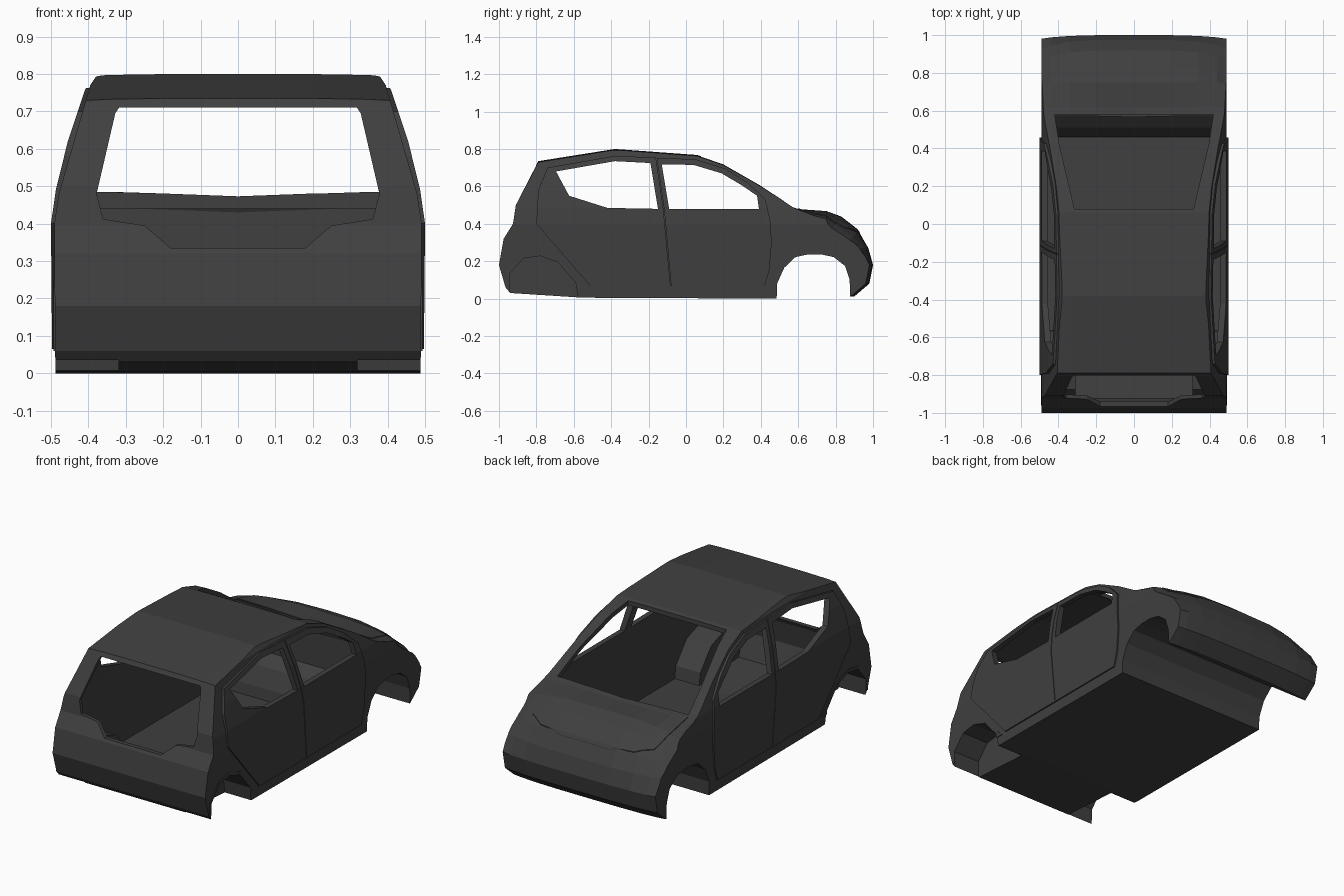
import bpy, bmesh

if "Cube" in bpy.data.objects:
    bpy.data.objects.remove(bpy.data.objects["Cube"])

paint = bpy.data.materials.new("dark_grey_paint")
paint.diffuse_color = (0.05, 0.05, 0.05, 1)
paint.use_nodes = True
paint.node_tree.nodes["Principled BSDF"].inputs["Base Color"].default_value = paint.diffuse_color


def make(name, rings):
    """Closed solid from a list of equal-length vertex rings."""
    bm = bmesh.new()
    vs = [[bm.verts.new(p) for p in r] for r in rings]
    n = len(vs[0])
    bm.faces.new(vs[0])
    bm.faces.new(vs[-1])
    for a, b in zip(vs, vs[1:]):
        for i in range(n):
            j = (i + 1) % n
            bm.faces.new((a[i], a[j], b[j], b[i]))
    bmesh.ops.recalc_face_normals(bm, faces=bm.faces)
    me = bpy.data.meshes.new(name)
    bm.to_mesh(me)
    bm.free()
    me.materials.append(paint)
    ob = bpy.data.objects.new(name, me)
    bpy.context.collection.objects.link(ob)
    return ob


def prism(name, pts, axis, lo, hi):
    place = {"x": lambda a, b, t: (t, a, b), "y": lambda a, b, t: (a, t, b),
             "z": lambda a, b, t: (a, b, t)}[axis]
    return make(name, [[place(a, b, t) for a, b in pts] for t in (lo, hi)])


def warp(x, y, z):
    """Crown the roof, dip the cowl, drop the fender edges, round the nose."""
    t = abs(x) / 0.5
    if z > 0.6:
        z -= 0.012 * t ** 4
    if 0.5 < y < 0.8 and z > 0.4:
        z -= 0.02 * max(0, 1 - t) * (1 if y < 0.7 else 0.4)
    if y > 0.55 and z > 0.28:
        z -= 0.06 * t ** 3 * min(1, (y - 0.55) / 0.25) * min(1, (z - 0.28) / 0.1)
    if y > 0.8:
        y -= 0.02 * t ** 4 + (0.03 * t ** 4 if z > 0.24 else 0)
    return (x, y, z)


def loft(name, prof, dz=0.0):
    cols = (-0.53, -0.44, -0.34, -0.2, 0, 0.2, 0.34, 0.44, 0.53)
    rings = []
    for x in cols:
        ring = [warp(x, y, z) for y, z in prof]
        rings.append([(a, b, c + dz) for a, b, c in ring])
    return make(name, rings)


def cut(ob, tools, op="DIFFERENCE"):
    for t in tools:
        m = ob.modifiers.new("cut", "BOOLEAN")
        m.operation, m.solver, m.object = op, "EXACT", t
        dg = bpy.context.evaluated_depsgraph_get()
        dg.update()
        me = bpy.data.meshes.new_from_object(ob.evaluated_get(dg))
        ob.modifiers.clear()
        ob.data = me


def sym(half):
    return half + [(-a, b) for a, b in reversed(half)]


def section(name, half, k=1.0):
    return prism(name, sym([(a * k, b) for a, b in half]), "y", -1.2, 1.2)


# side outline of the body, its hollow up to the bulkhead, and the cross-section
outline = [(-0.94, 0.03), (-0.965, 0.06), (-1, 0.18), (-0.975, 0.32), (-0.925, 0.4),
           (-0.91, 0.5), (-0.79, 0.735), (-0.38, 0.8), (0.06, 0.768), (0.2, 0.72),
           (0.4, 0.608), (0.57, 0.495), (0.62, 0.485), (0.75, 0.472), (0.83, 0.435),
           (0.92, 0.365), (0.975, 0.27), (1, 0.18), (0.98, 0.08), (0.9, 0.012),
           (0.48, 0.0), (-0.55, 0.005)]
hollow = [(-0.925, 0.05), (-0.975, 0.18), (-0.953, 0.31), (-0.905, 0.4), (-0.89, 0.5),
          (-0.775, 0.711), (-0.38, 0.776), (0.055, 0.744), (0.19, 0.696), (0.385, 0.586),
          (0.562, 0.468), (0.572, 0.45), (0.572, 0.24), (0.51, 0.185), (0.468, 0.08),
          (0.46, 0.018), (-0.55, 0.02)]
side_half = [(0.485, -0.1), (0.489, 0.06), (0.491, 0.4), (0.479, 0.48), (0.43, 0.65),
             (0.395, 0.77), (0.38, 0.793), (0.3, 0.81)]
door_half = [(0.496, -0.1), (0.497, 0.06), (0.5, 0.4), (0.487, 0.49), (0.455, 0.62),
             (0.41, 0.755), (0.39, 0.8)]

sec = section("section_cutter", side_half)
sec_in = section("inner_section_cutter", side_half, 0.955)
sec_door = section("door_section_cutter", door_half)

# wheel arches
rear_arch = [(-0.945, -0.1), (-0.945, 0.13), (-0.87, 0.215), (-0.78, 0.228),
             (-0.685, 0.195), (-0.59, 0.085), (-0.56, -0.1)]
rear_big = [(-0.962, -0.1), (-0.962, 0.138), (-0.877, 0.232), (-0.776, 0.246),
            (-0.674, 0.21), (-0.574, 0.092), (-0.543, -0.1)]
front_arch = [(0.482, -0.1), (0.487, 0.08), (0.525, 0.165), (0.585, 0.222), (0.65, 0.236),
              (0.72, 0.237), (0.79, 0.222), (0.85, 0.175), (0.875, 0.1), (0.88, -0.1)]
front_cut = prism("front_arch_cutter", front_arch, "x", -0.7, 0.7)
wells = [prism("rear_well_cutter", rear_arch, "x", *r) for r in ((0.32, 0.7), (-0.7, -0.32))]
housings = [prism("rear_housing_cutter", rear_big, "x", *r)
            for r in ((0.31, 0.7), (-0.7, -0.31))]

# window openings
side_windows = [
    prism("rear_window_cutter", [(-0.695, 0.68), (-0.38, 0.735), (-0.19, 0.725),
                                 (-0.15, 0.48), (-0.42, 0.485), (-0.625, 0.55)], "x", -0.7, 0.7),
    prism("front_window_cutter", [(-0.13, 0.718), (0.04, 0.715), (0.19, 0.67), (0.3, 0.605),
                                  (0.38, 0.55), (0.39, 0.48), (-0.09, 0.48)], "x", -0.7, 0.7)]
windscreen = prism("windscreen_cutter", sym([(0.315, 0.08), (0.395, 0.42), (0.42, 0.58)]),
                   "z", 0.44, 1)
tailgate = prism("tailgate_cutter", sym([(0.318, 0.71), (0.328, 0.695), (0.378, 0.48),
                                         (0.36, 0.412), (0.25, 0.395), (0.18, 0.335)]),
                 "y", -1.2, -0.6)

# hollow interior, leaving the rear wheel housings standing
cavity = loft("cavity_cutter", hollow)
cut(cavity, [sec_in], "INTERSECT")
cut(cavity, housings)

# body shell
body = loft("body_shell", outline)
cut(body, [sec], "INTERSECT")
cut(body, [cavity, front_cut] + wells + side_windows + [windscreen, tailgate])

# door skins, standing slightly proud on both sides
doors = {
    "front_doors": [(-0.079, 0.065), (0.42, 0.065), (0.445, 0.15), (0.458, 0.3), (0.45, 0.42),
                    (0.425, 0.53), (0.33, 0.62), (0.21, 0.695), (0.05, 0.745), (-0.157, 0.753),
                    (-0.117, 0.48)],
    "rear_doors": [(-0.083, 0.065), (-0.51, 0.065), (-0.8, 0.4), (-0.79, 0.58),
                   (-0.74, 0.7), (-0.38, 0.763), (-0.161, 0.754), (-0.121, 0.48)]}
sec_core = section("door_core_cutter", side_half, 0.975)
for name, pts in doors.items():
    door = prism(name, pts, "x", -0.6, 0.6)
    cut(door, [sec_door], "INTERSECT")
    cut(door, [sec_core] + side_windows)

# rear wheel arch lips
lip = prism("rear_arch_lips", [(y, max(z, 0.06)) for y, z in rear_big], "x", -0.493, 0.493)
core = prism("lip_core_cutter", [(-1.1, -0.2), (0, -0.2), (0, 0.5), (-1.1, 0.5)], "x", -0.475, 0.475)
cut(lip, [core] + wells)

# bonnet panel, a thin raised skin
bonnet = loft("bonnet", outline, 0.004)
bonnet_plan = prism("bonnet_plan_cutter", sym([(0.43, 0.6), (0.425, 0.75), (0.39, 0.85),
                                               (0.3, 0.905), (0.15, 0.93)]), "z", 0.3, 0.7)
cut(bonnet, [bonnet_plan], "INTERSECT")
cut(bonnet, [loft("bonnet_core_cutter", outline, -0.008)])

# remove all construction helpers
for ob in list(bpy.data.objects):
    if ob.name.split(".")[0].endswith("_cutter"):
        bpy.data.objects.remove(ob)
